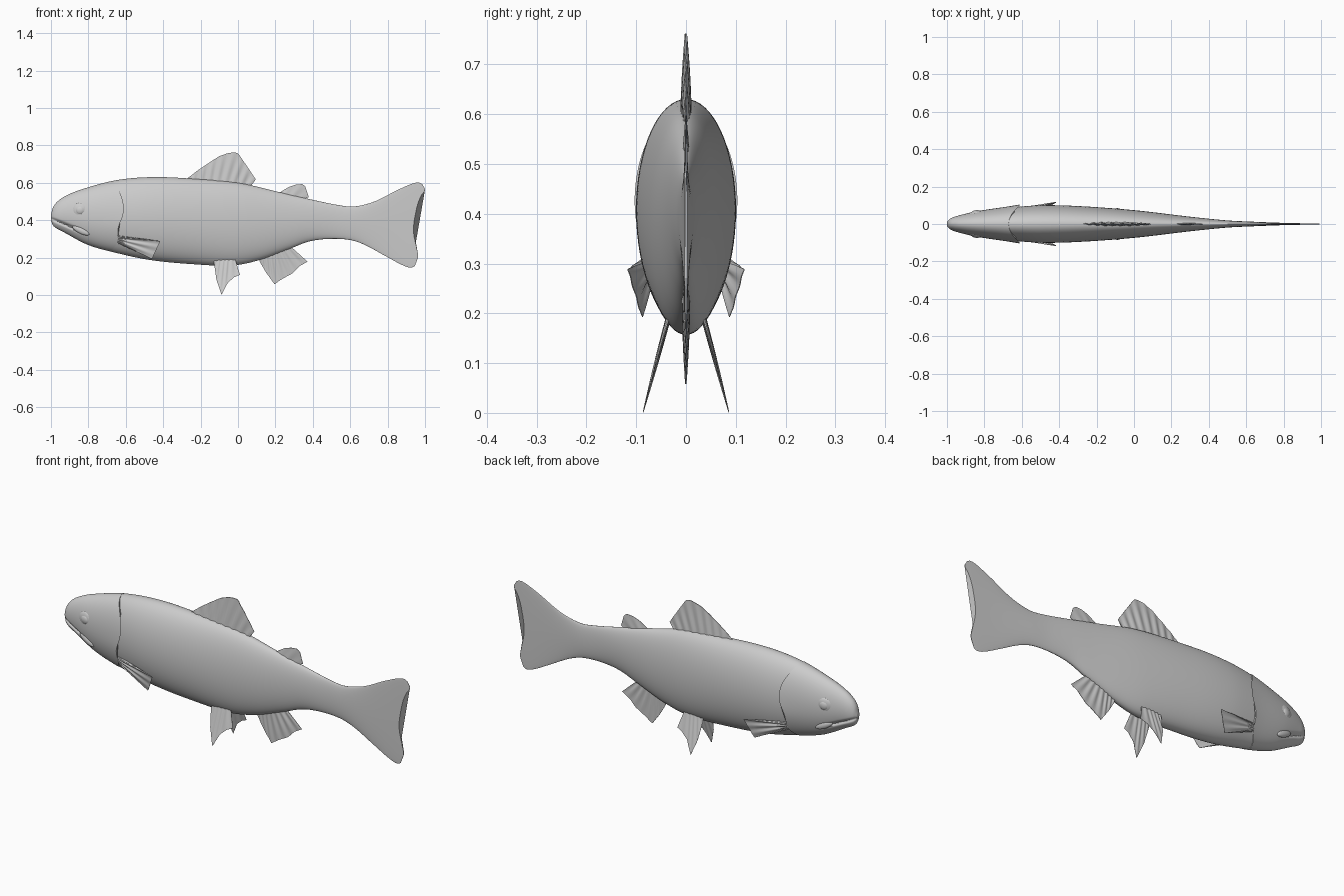
import bpy
import math
from mathutils import Vector

if "Cube" in bpy.data.objects:
    bpy.data.objects.remove(bpy.data.objects["Cube"], do_unlink=True)

grey = bpy.data.materials.new("plain grey")
grey.use_nodes = True
grey.diffuse_color = (0.6, 0.6, 0.6, 1)
grey.node_tree.nodes["Principled BSDF"].inputs["Base Color"].default_value = grey.diffuse_color


def curve(points, x):
    """Smooth interpolation through (x, value) points."""
    if x <= points[0][0]:
        return points[0][1]
    if x >= points[-1][0]:
        return points[-1][1]
    k = max(i for i, p in enumerate(points) if p[0] <= x)

    def slope(i):
        a, b = points[max(i - 1, 0)], points[min(i + 1, len(points) - 1)]
        return (b[1] - a[1]) / (b[0] - a[0])
    (x0, v0), (x1, v1) = points[k], points[k + 1]
    h = x1 - x0
    s = (x - x0) / h
    return (v0 * (1 + 2 * s) * (1 - s) ** 2 + v1 * s * s * (3 - 2 * s)
            + h * s * (1 - s) * (slope(k) * (1 - s) - slope(k + 1) * s))


def finish(obj, angle=45):
    obj.data.materials.append(grey)
    bpy.ops.object.select_all(action='DESELECT')
    bpy.context.view_layer.objects.active = obj
    obj.select_set(True)
    bpy.ops.object.shade_smooth_by_angle(angle=math.radians(angle))


def loft(name, rings):
    """Skin closed rings and cap both ends."""
    n = len(rings[0])
    faces = [(r * n + i, r * n + (i + 1) % n, (r + 1) * n + (i + 1) % n, (r + 1) * n + i)
             for r in range(len(rings) - 1) for i in range(n)]
    last = (len(rings) - 1) * n
    faces += [tuple(reversed(range(n))), tuple(range(last, last + n))]
    mesh = bpy.data.meshes.new(name)
    mesh.from_pydata([p for ring in rings for p in ring], [], faces)
    mesh.update()
    obj = bpy.data.objects.new(name, mesh)
    bpy.context.collection.objects.link(obj)
    bpy.context.view_layer.objects.active = obj
    obj.select_set(True)
    bpy.ops.object.mode_set(mode='EDIT')
    bpy.ops.mesh.select_all(action='SELECT')
    bpy.ops.mesh.normals_make_consistent(inside=False)
    bpy.ops.object.mode_set(mode='OBJECT')
    finish(obj)
    return obj


# Silhouette: back line, belly line and half width along x
BACK = [(-1, .43), (-.99, .465), (-.97, .495), (-.93, .525), (-.85, .56), (-.66, .612),
        (-.47, .63), (-.26, .623), (0, .6), (.22, .55), (.38, .513), (.54, .48),
        (.62, .473), (.73, .5), (.865, .567), (.96, .602), (1, .585)]
BELLY = [(-1, .395), (-.985, .367), (-.93, .335), (-.8, .267), (-.63, .22), (-.47, .187),
         (-.26, .166), (-.03, .158), (.115, .187), (.275, .246), (.38, .286), (.49, .3),
         (.6, .294), (.68, .267), (.785, .21), (.89, .155), (.935, .147), (.96, .17)]
WIDTH = [(-1, .012), (-.985, .027), (-.95, .042), (-.83, .069), (-.66, .088), (-.5, .1),
         (-.3, .096), (0, .074), (.3, .039), (.5, .019), (.62, .013), (.8, .006), (1, .002)]
# Outlines, from belly (-1) to back (1), of the tail edge and gill cover edge
TAIL_EDGE = [(-1, .945), (-.85, .963), (-.6, .955), (-.1, .938), (.37, .955), (.7, .98),
             (.9, 1), (1, .985)]
GILL_EDGE = [(-1, -.68), (-.7, -.645), (-.3, -.64), (.1, -.613), (.5, -.62), (1, -.67)]


def section(start, end, u, count, head=False):
    ring = []
    for i in range(count):
        a = math.tau * i / count
        t = math.sin(a)
        x = start + u * (curve(end, t) - start)
        top, low = curve(BACK, x), curve(BELLY, x)
        z = (top + low) / 2 + t * (top - low) / 2
        w = curve(WIDTH, x)
        if head:
            w += .011 * u ** 3
            # Mouth slit running back and down from the snout
            gap = (z - .408 + (x + 1) * .42) / .008
            fade = min(1, max(0, (-.81 - x) / .03))
            w *= 1 - .3 * fade * math.exp(-gap * gap)
        ring.append((x, w * math.cos(a), z))
    return ring


loft("body_and_tail", [section(-.76, TAIL_EDGE, i / 110, 64) for i in range(111)])
loft("head", [section(-1, GILL_EDGE, (i / 80) ** 1.4, 120, True) for i in range(81)])


def along(points, s):
    """Point at fraction s of a polyline's length."""
    points = [Vector(p) for p in points]
    lengths = [(b - a).length for a, b in zip(points, points[1:])]
    d = s * sum(lengths)
    for a, b, size in zip(points, points[1:], lengths):
        if d <= size + 1e-6:
            return a.lerp(b, d / size)
        d -= size
    return points[-1]


def fin(name, root, edge, rays, thick, ripple, place=lambda x, z: 0, side=1):
    """Fan of rippled rays between a root line and an outer edge, in x and z."""
    steps, rows, rings = rays * 6, 8, []
    for i in range(steps + 1):
        s = i / steps
        a, b = along(root, s), along(edge, s)
        front, back = [], []
        for j in range(rows + 1):
            v = j / rows
            x, z = a.lerp(b, v)
            y = place(x, z) + ripple * math.sin(math.tau * rays * s) * math.sin(math.pi * (.1 + .8 * v))
            half = thick * (1 - .85 * v) * (.35 + .65 * math.sin(math.pi * s))
            front.append((x, side * (y - half), z))
            back.append((x, side * (y + half), z))
        rings.append(front + back[::-1])
    return loft(name, rings)


# Fins on the centre line
fin("dorsal_fin", [(-.27, .6), (.06, .57)],
    [(-.275, .62), (-.21, .67), (-.15, .71), (-.1, .742), (-.055, .758), (-.02, .763),
     (0, .758), (.04, .7), (.095, .618)], 8, .011, .003)
fin("adipose_fin", [(.22, .53), (.32, .5)],
    [(.225, .549), (.27, .577), (.31, .59), (.345, .593), (.36, .58), (.378, .523)], 3, .007, .001)
fin("anal_fin", [(.11, .21), (.27, .27)],
    [(.115, .18), (.15, .12), (.195, .058), (.235, .085), (.29, .115), (.33, .155), (.372, .178)],
    7, .008, .0025)

# Paired fins and eyes
for label, side in (("left", 1), ("right", -1)):
    fin(label + "_pelvic_fin", [(-.125, .21), (-.02, .21)],
        [(-.128, .17), (-.115, .08), (-.088, 0), (-.055, .065), (-.02, .095), (.01, .108)],
        5, .005, .002, lambda x, z: .087 - .27 * z, side)
    fin(label + "_pectoral_fin", [(-.64, .275), (-.66, .32)],
        [(-.53, .225), (-.46, .192), (-.44, .235), (-.415, .288), (-.5, .3)],
        6, .006, .003, lambda x, z: .07 + .21 * (x + .65) + .2 * (z - .3), side)

    # Eye, pupil bulge and upper jaw plate
    for part, place, size, tilt in (
            ("eye", (-.845, .054, .453), (.043, .016, .04), 0),
            ("pupil", (-.845, .062, .453), (.024, .012, .023), 0),
            ("jaw_plate", (-.84, .053, .345), (.05, .012, .017), .45)):
        bpy.ops.mesh.primitive_uv_sphere_add(segments=32, ring_count=16, radius=1,
                                             location=(place[0], side * place[1], place[2]),
                                             rotation=(0, tilt, -side * -.15))
        ball = bpy.context.object
        ball.name = label + "_" + part
        ball.scale = size
        finish(ball)
